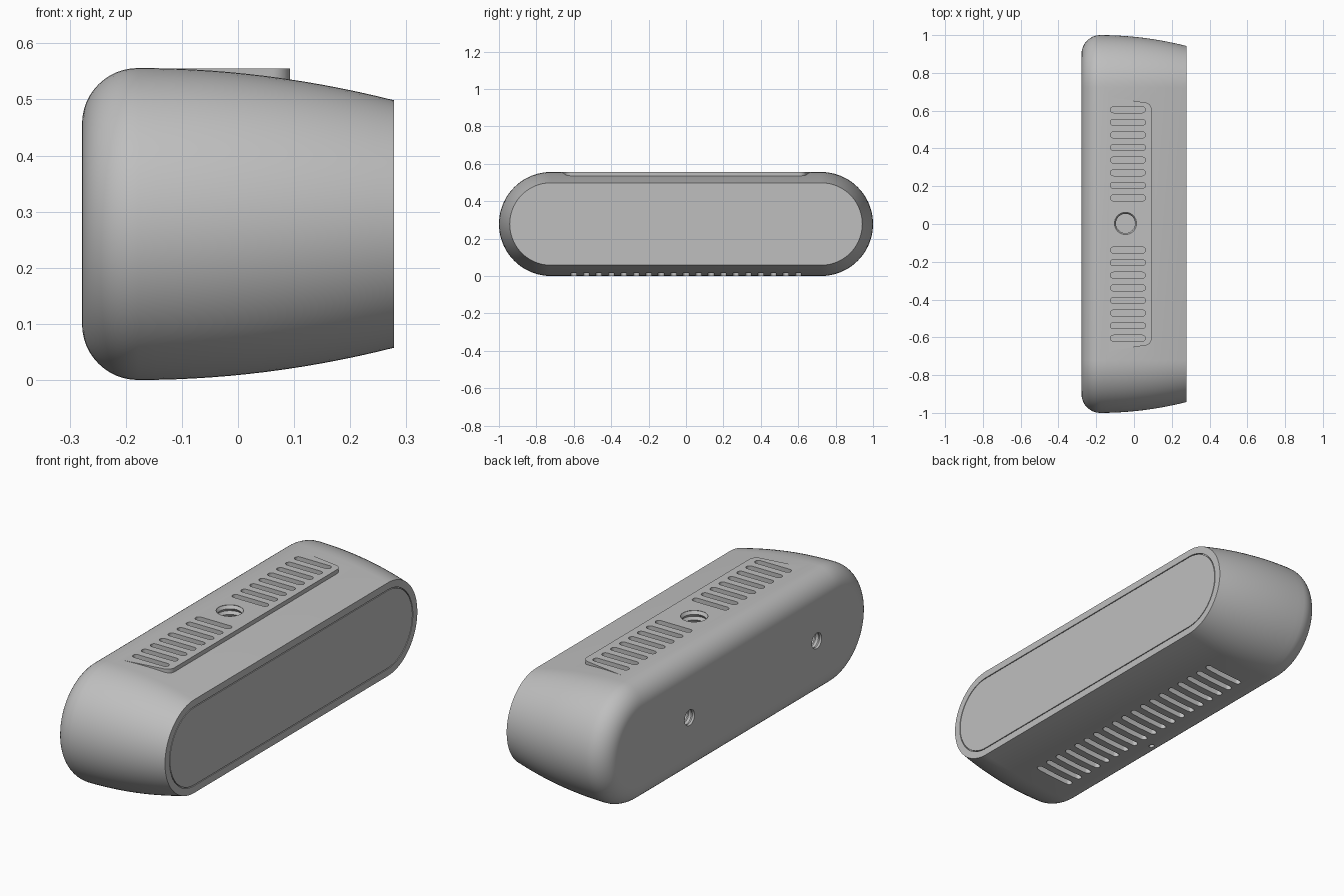
import bpy, bmesh
from math import sin, cos, pi, radians
from mathutils import Matrix, Vector

if "Cube" in bpy.data.objects:
    bpy.data.objects.remove(bpy.data.objects["Cube"])

grey = bpy.data.materials.new("light_grey")
grey.use_nodes = True
colour = (0.52, 0.52, 0.52, 1)
grey.diffuse_color = colour
grey.node_tree.nodes["Principled BSDF"].inputs["Base Color"].default_value = colour

MID = 0.278      # half height and half depth of the housing
SPAN = 0.722     # half length of the straight part
# Turns the local axis to x and the local long side to y
SIDEWAYS = Matrix(((0, 0, 1, 0), (1, 0, 0, 0), (0, 1, 0, 0), (0, 0, 0, 1)))


def loft(bm, rings, half=0.0, segs=12, place=Matrix()):
    """Skin capsule outlines given as (height, radius), with flat end caps."""
    loops = []
    for height, r in rings:
        outline = []
        for side in (1, -1):
            for i in range(segs + 1):
                if half == 0 and i == segs:
                    continue
                a = pi * i / segs - side * pi / 2
                outline.append(Vector((side * half + r * cos(a), r * sin(a), height)))
        loops.append([bm.verts.new(place @ p) for p in outline])
    for low, high in zip(loops, loops[1:]):
        for i in range(len(low)):
            j = (i + 1) % len(low)
            bm.faces.new((low[i], low[j], high[j], high[i]))
    bm.faces.new(loops[0][::-1])
    bm.faces.new(loops[-1])


def make(name, bm):
    bmesh.ops.recalc_face_normals(bm, faces=bm.faces)
    mesh = bpy.data.meshes.new(name)
    bm.to_mesh(mesh)
    bm.free()
    ob = bpy.data.objects.new(name, mesh)
    bpy.context.collection.objects.link(ob)
    mesh.materials.append(grey)
    return ob


def combine(target, tool, operation):
    tool.hide_render = True
    mod = target.modifiers.new(operation, 'BOOLEAN')
    mod.operation, mod.solver, mod.object = operation, 'EXACT', tool
    bpy.context.view_layer.objects.active = target
    bpy.ops.object.modifier_apply(modifier=mod.name)
    bpy.data.objects.remove(tool)


def thread(start, end, r, turns):
    """Ridged profile of a threaded hole."""
    step = (end - start) / (turns * 2)
    return [(start + i * step, r if i % 2 == 0 else r * 0.85)
            for i in range(turns * 2 + 1)]


# Housing: rounded back edge, gently tapered sides, fine seam in the front face
profile = []
for i in range(13):
    a = pi / 2 * i / 12
    profile.append((-0.178 - 0.1 * cos(a), 0.178 + 0.1 * sin(a)))
for i in range(1, 15):
    t = i / 14
    profile.append((-0.178 + 0.456 * t, MID - 0.0575 * t * t))
profile += [(MID, 0.187), (0.27, 0.187), (0.27, 0.183), (MID, 0.183)]
bm = bmesh.new()
loft(bm, profile, SPAN, 36, Matrix.Translation((0, 0, MID)) @ SIDEWAYS)
housing = make("housing", bm)

# Raised flat pad on top with rounded front corners
bm = bmesh.new()
base = [bm.verts.new((x, y, 0.47)) for x, y in
        ((-0.15, -0.675), (0.093, -0.638), (0.093, 0.638), (-0.15, 0.675))]
face = bm.faces.new(base)
top = bmesh.ops.extrude_face_region(bm, geom=[face])["geom"]
for v in top:
    if isinstance(v, bmesh.types.BMVert):
        v.co.z = 0.5553
corners = [e for e in bm.edges
           if all(v.co.x > 0 for v in e.verts)
           and abs(e.verts[0].co.z - e.verts[1].co.z) > 0.01]
bmesh.ops.bevel(bm, geom=corners, offset=0.03, segments=6, profile=0.5,
                affect='EDGES')
combine(housing, make("top_pad", bm), 'UNION')

# Vent slots: two groups on top, one full row underneath
bm = bmesh.new()
for i in range(8):
    for side in (1, -1):
        y = side * (0.138 + i * 0.0667)
        loft(bm, [(0.515, 0.016), (0.6, 0.016)], 0.077, 8,
             Matrix.Translation((-0.032, y, 0)))
for i in range(-9, 10):
    loft(bm, [(-0.05, 0.015), (0.045, 0.015)], 0.085, 8,
         Matrix.Translation((-0.03, i * 0.0667, 0)))

# Threaded socket on top, two in the back, and a pin hole underneath
loft(bm, thread(0.42, 0.58, 0.06, 6), 0, 16, Matrix.Translation((-0.045, 0.003, 0)))
for y in (0.37, -0.58):
    loft(bm, thread(-0.18, -0.3, 0.038, 6), 0, 12,
         Matrix.Translation((0, y, MID)) @ SIDEWAYS)
loft(bm, [(-0.05, 0.013), (0.05, 0.013)], 0, 10,
     Matrix.Translation((-0.19, -0.1, 0)))
combine(housing, make("cutters", bm), 'DIFFERENCE')

# Smooth curves, crisp edges
bpy.ops.object.select_all(action='DESELECT')
housing.select_set(True)
bpy.context.view_layer.objects.active = housing
bpy.ops.object.shade_smooth_by_angle(angle=radians(25))
